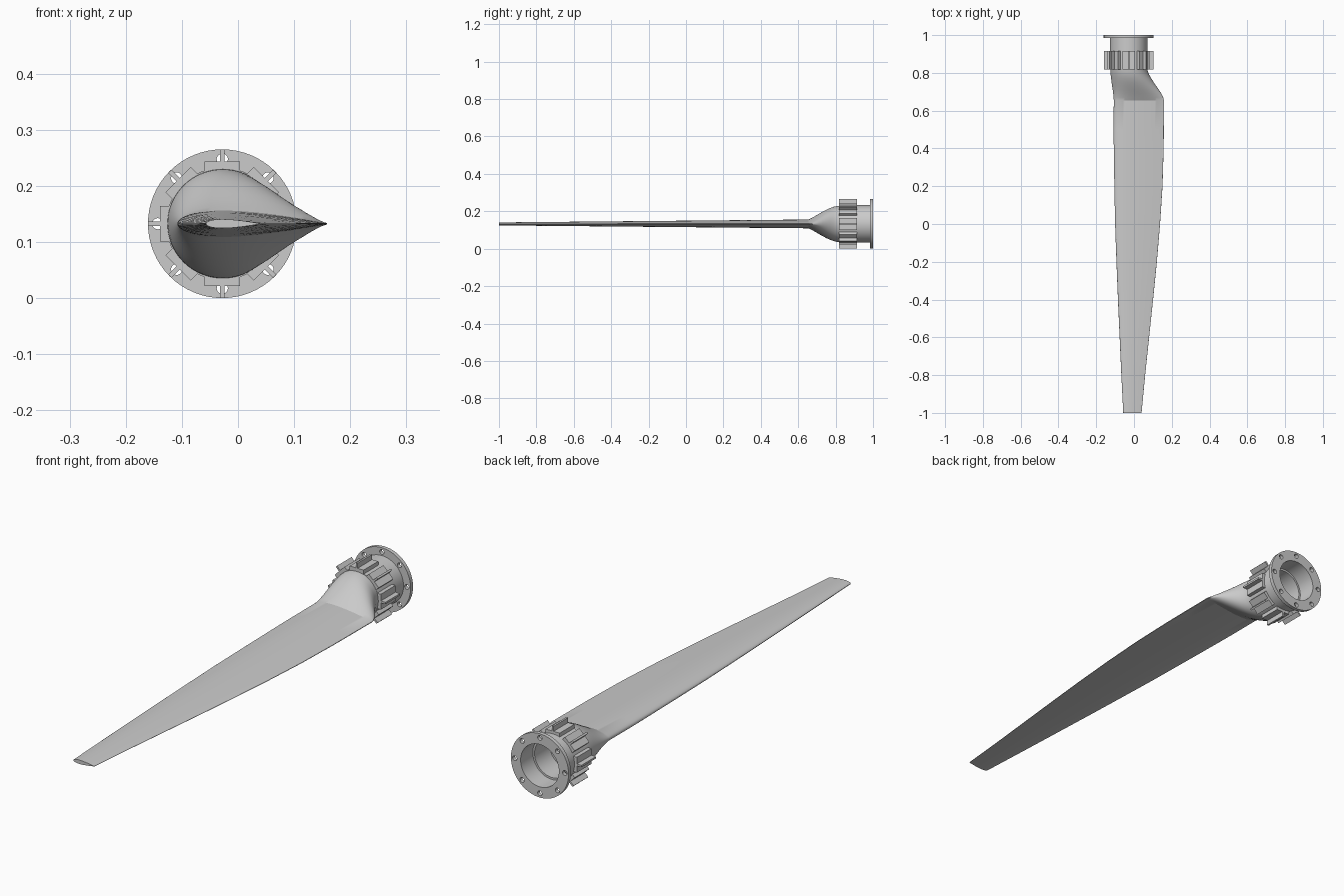
import bpy, bmesh
from math import cos, sin, pi, radians, sqrt
from mathutils import Matrix, Vector

if "Cube" in bpy.data.objects:
    bpy.data.objects.remove(bpy.data.objects["Cube"])

CX, CZ = -0.028, 0.1325   # root axis
N = 64


def finish(bm, name, smooth=True):
    bmesh.ops.recalc_face_normals(bm, faces=bm.faces)
    me = bpy.data.meshes.new(name)
    bm.to_mesh(me)
    bm.free()
    ob = bpy.data.objects.new(name, me)
    bpy.context.collection.objects.link(ob)
    if smooth:
        smooth_object(ob)
    return ob


def smooth_object(ob):
    bpy.ops.object.select_all(action='DESELECT')
    ob.select_set(True)
    bpy.context.view_layer.objects.active = ob
    bpy.ops.object.shade_smooth_by_angle(angle=radians(22))


def loft(bm, rings, closed=False, cap_start=False, cap_end=False):
    vs = [[bm.verts.new(p) for p in ring] for ring in rings]
    pairs = list(zip(vs, vs[1:])) + ([(vs[-1], vs[0])] if closed else [])
    for a, b in pairs:
        for i in range(len(a)):
            j = (i + 1) % len(a)
            bm.faces.new((a[i], a[j], b[j], b[i]))
    if cap_start:
        bm.faces.new(vs[0])
    if cap_end:
        bm.faces.new(vs[-1])


def circle(y, r):
    return [(CX + r * cos(2 * pi * i / N), y, CZ + r * sin(2 * pi * i / N)) for i in range(N)]


def airfoil(y, le, te, half):
    pts = []
    for i in range(N):
        a = 2 * pi * i / N
        c = (1 - cos(a + pi)) / 2
        t = (0.2969 * sqrt(c) - 0.126 * c - 0.3516 * c**2 + 0.2843 * c**3 - 0.1015 * c**4) / 0.1
        t = max(t, 0.06)
        s = 0 if abs(sin(a)) < 1e-6 else (1 if sin(a) > 0 else -1)
        pts.append((le + (te - le) * c, y, CZ + s * t * half))
    return pts


# blade: circular root blending into a tapering airfoil
rings = []
root_r = 0.098
sec = airfoil(0.655, -0.107, 0.159, 0.0235)
for y, tx, tz in ((0.83, 0, 0), (0.81, .03, .02), (0.79, .12, .08), (0.77, .25, .17), (0.75, .39, .29),
                  (0.73, .54, .43), (0.71, .70, .58), (0.69, .84, .74), (0.67, .95, .89), (0.655, 1, 1)):
    rings.append([(p[0] + (q[0] - p[0]) * tx, y, p[2] + (q[2] - p[2]) * tz)
                  for p, q in zip(circle(y, root_r), sec)])
for y, le, te in ((0.5, -.108, .158), (0.4, -.107, .157), (0.2, -.104, .151), (0, -.100, .138),
                  (-.2, -.093, .121), (-.4, -.085, .101), (-.6, -.076, .080), (-.8, -.067, .059), (-1, -.057, .040)):
    rings.append(airfoil(y, le, te, 0.008 + 0.0155 * (y + 1) / 1.655))
bm = bmesh.new()
loft(bm, rings, cap_end=True)
finish(bm, "blade")

# root sleeve with stepped bore
bm = bmesh.new()
loft(bm, [circle(y, r) for y, r in ((0.82, 0.08), (0.82, 0.1), (0.99, 0.1), (0.99, 0.088),
                                    (0.92, 0.088), (0.92, 0.08), (0.822, 0.08))], cap_end=True)
finish(bm, "root_sleeve")

# mounting flange with eight bolt holes
bm = bmesh.new()
loft(bm, [circle(y, r) for y, r in ((0.984, 0.088), (0.984, 0.1325), (1.0, 0.1325), (1.0, 0.088))], closed=True)
flange = finish(bm, "flange", smooth=False)
bm = bmesh.new()
for k in range(8):
    a = k * pi / 4
    m = Matrix.Translation((CX + 0.115 * cos(a), 0.992, CZ + 0.115 * sin(a))) @ Matrix.Rotation(pi / 2, 4, 'X')
    bmesh.ops.create_cone(bm, cap_ends=True, segments=20, radius1=0.01, radius2=0.01, depth=0.06, matrix=m)
cutter = finish(bm, "bolt_hole_cutter", smooth=False)
cutter.hide_render = True
mod = flange.modifiers.new("holes", 'BOOLEAN')
mod.operation = 'DIFFERENCE'
mod.solver = 'EXACT'
mod.object = cutter
bpy.context.view_layer.update()
dg = bpy.context.evaluated_depsgraph_get()
mesh = bpy.data.meshes.new_from_object(flange.evaluated_get(dg))
flange.modifiers.clear()
flange.data = mesh
bpy.data.objects.remove(cutter)
smooth_object(flange)

# eight T-shaped ribs around the sleeve: foot plate plus upright fin
for k in range(8):
    rot = Matrix.Translation((CX, 0, CZ)) @ Matrix.Rotation(-k * pi / 4, 4, 'Y')
    bm = bmesh.new()
    for r0, r1, w in ((0.09, 0.111, 0.064), (0.108, 0.132, 0.008)):
        m = rot @ Matrix.Translation(((r0 + r1) / 2, 0.867, 0)) @ Matrix.Diagonal((r1 - r0, 0.096, w, 1))
        bmesh.ops.create_cube(bm, size=1, matrix=m)
    finish(bm, f"rib_{k + 1}", smooth=False)
